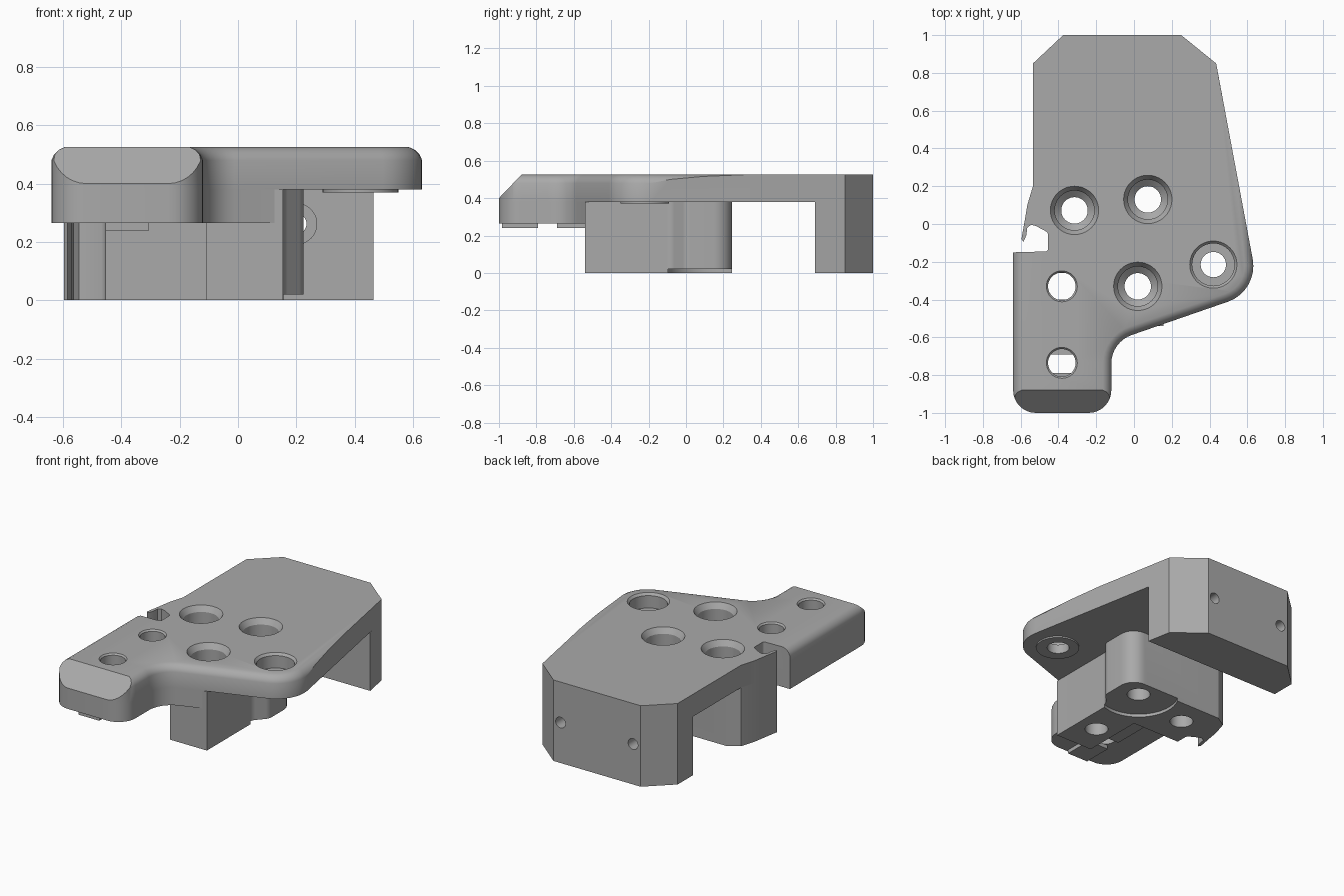
import bpy, bmesh, math
from mathutils import Vector

cube = bpy.data.objects.get("Cube")
if cube:
    bpy.data.objects.remove(cube, do_unlink=True)

grey = bpy.data.materials.new("machined grey")
grey.use_nodes = True
grey.diffuse_color = (0.4, 0.4, 0.4, 1)
grey.node_tree.nodes["Principled BSDF"].inputs["Base Color"].default_value = grey.diffuse_color

TOP, UNDER, NOSE_BOTTOM = 0.525, 0.38, 0.265


def rounded(points, steps=8):
    """Turn (x, y[, radius]) corners into a filleted outline."""
    out = []
    for i, p in enumerate(points):
        c = Vector(p[:2])
        if len(p) < 3:
            out.append(c)
            continue
        a = (Vector(points[i - 1][:2]) - c).normalized()
        b = (Vector(points[(i + 1) % len(points)][:2]) - c).normalized()
        half = a.angle(b) / 2
        centre = c + (a + b).normalized() * p[2] / math.sin(half)
        t = p[2] / math.tan(half)
        start, end = c + a * t - centre, c + b * t - centre
        sweep = start.angle_signed(end)
        for k in range(steps + 1):
            ang = math.atan2(start.y, start.x) - sweep * k / steps
            out.append(centre + Vector((math.cos(ang), math.sin(ang))) * p[2])
    return out


def finish(bm, name):
    bmesh.ops.recalc_face_normals(bm, faces=bm.faces)
    mesh = bpy.data.meshes.new(name)
    bm.to_mesh(mesh)
    bm.free()
    mesh.materials.append(grey)
    obj = bpy.data.objects.new(name, mesh)
    bpy.context.collection.objects.link(obj)
    return obj


def prism(outline, z0, z1):
    bm = bmesh.new()
    face = bm.faces.new([bm.verts.new((p[0], p[1], z0)) for p in outline])
    top = bmesh.ops.extrude_face_region(bm, geom=[face])["geom"]
    bmesh.ops.translate(bm, vec=(0, 0, z1 - z0),
                        verts=[v for v in top if isinstance(v, bmesh.types.BMVert)])
    return bm


def box(name, x0, x1, y0, y1, z0, z1):
    return finish(prism([(x0, y0), (x1, y0), (x1, y1), (x0, y1)], z0, z1), name)


def bore(bm, origin, profile, axis="Z", n=40):
    """Add a closed turned solid from (radius, height) pairs."""
    rings = []
    for r, h in profile:
        ring = []
        for k in range(n):
            a = math.tau * k / n
            u, v = r * math.cos(a), r * math.sin(a)
            co = (u, v, h) if axis == "Z" else (u, h, v)
            ring.append(bm.verts.new(Vector(origin) + Vector(co)))
        rings.append(ring)
    for lo, hi in zip(rings, rings[1:]):
        for k in range(n):
            j = (k + 1) % n
            bm.faces.new((lo[k], lo[j], hi[j], hi[k]))
    bm.faces.new(rings[0])
    bm.faces.new(rings[-1])


def cut(obj, cutter):
    mod = obj.modifiers.new("holes", "BOOLEAN")
    mod.operation, mod.solver, mod.object = "DIFFERENCE", "EXACT", cutter
    bpy.context.view_layer.objects.active = obj
    bpy.ops.object.modifier_apply(modifier=mod.name)


# Shared outline runs: thin hooked lip with its notch, and the nose
lip = [(-0.535, 0.2), (-0.565, 0.1), (-0.58, 0.01), (-0.596, -0.08), (-0.585, -0.095),
       (-0.57, -0.06), (-0.565, -0.02), (-0.545, -0.004), (-0.52, -0.01),
       (-0.455, -0.045, 0.025)]
nose = [(-0.64, -0.15), (-0.64, -1, 0.12), (-0.12, -1, 0.12), (-0.12, -0.625, 0.16)]

# Top plate with softened front rim and sloped nose
plate = rounded([(0.25, 1), (-0.375, 1), (-0.535, 0.85)] + lip
                + [(-0.455, -0.145, 0.015)] + nose
                + [(0.66, -0.355, 0.2), (0.435, 0.85)])
bm = prism(plate, UNDER, TOP)
rim = [e for e in bm.edges if all(v.co.z > TOP - 0.001 and v.co.y < -0.148 for v in e.verts)]
bmesh.ops.bevel(bm, geom=rim, offset=0.045, segments=3, profile=0.4, affect="EDGES")
res = bmesh.ops.bisect_plane(bm, geom=bm.verts[:] + bm.edges[:] + bm.faces[:],
                             plane_co=(0, -0.88, TOP), plane_no=(0, -0.125, 0.12),
                             clear_outer=True)
bmesh.ops.edgenet_fill(bm, edges=[e for e in res["geom_cut"] if isinstance(e, bmesh.types.BMEdge)])
top_plate = finish(bm, "top_plate")

# Thicker nose below the plate
nose_base = finish(prism(rounded(nose + [(0.125, -0.54), (-0.11, -0.54), (-0.11, -0.13),
                                         (-0.455, -0.13), (-0.455, -0.15)]),
                         NOSE_BOTTOM, UNDER), "nose_base")

# Mounting block under the plate
block = rounded([(0.155, -0.54), (0.155, -0.08, 0.06), (0.225, 0.0, 0.06), (0.225, 0.247, 0.1),
                 (-0.46, 0.247)] + lip + [(-0.455, -0.13), (-0.11, -0.13), (-0.11, -0.54)])
mount_block = finish(prism(block, 0, UNDER), "mount_block")

# Rear wall
rear_wall = finish(prism([(0.25, 1), (-0.375, 1), (-0.535, 0.85), (-0.535, 0.69),
                          (0.465, 0.69), (0.435, 0.85)], 0, UNDER), "rear_wall")

# Thin boss below the wing hole
bm = bmesh.new()
bore(bm, (0.42, -0.22, 0), [(0.13, 0.37), (0.13, UNDER)])
wing_boss = finish(bm, "wing_boss")

# Guide keys beneath the nose
for i, (y0, y1) in enumerate([(-0.985, -0.79), (-0.69, -0.4), (-0.26, -0.15)]):
    key = box(f"guide_key_{i + 1}", -0.455, -0.305, y0, y1, 0.24, NOSE_BOTTOM)

# Hole cutters: three deep counterbores, one shallow, two plain, two across the wall
bm = bmesh.new()
for x, y in [(-0.315, 0.072), (0.073, 0.13), (0.02, -0.33)]:
    bore(bm, (x, y, 0), [(0.07, -0.1), (0.07, 0.24), (0.105, 0.27), (0.105, 0.49),
                         (0.128, TOP), (0.128, 0.6)])
bore(bm, (0.42, -0.215, 0), [(0.067, 0.2), (0.067, 0.43), (0.112, 0.43), (0.112, 0.51),
                             (0.125, TOP), (0.125, 0.6)])
for y in (-0.33, -0.735):
    bore(bm, (-0.382, y, 0), [(0.073, 0.1), (0.073, 0.515), (0.082, TOP), (0.082, 0.6)])
for x in (0.2, -0.32):
    bore(bm, (x, 0, 0.262), [(0.07, 0.6), (0.07, 0.8), (0.035, 0.8), (0.035, 1.1)], "Y")
holes = finish(bm, "hole_cutter")
bm = bmesh.new()
bore(bm, (0.073, 0.13, 0), [(0.24, -0.1), (0.24, 0.02)], n=64)
recess = finish(bm, "recess_cutter")

for part in (top_plate, nose_base, mount_block, rear_wall, wing_boss):
    cut(part, holes)
cut(mount_block, recess)
for cutter in (holes, recess):
    bpy.data.objects.remove(cutter, do_unlink=True)

# Smooth the curved walls, keep machined edges crisp
for part in (top_plate, nose_base, mount_block, rear_wall, wing_boss):
    bpy.ops.object.select_all(action="DESELECT")
    part.select_set(True)
    bpy.context.view_layer.objects.active = part
    bpy.ops.object.shade_smooth_by_angle(angle=math.radians(25))
